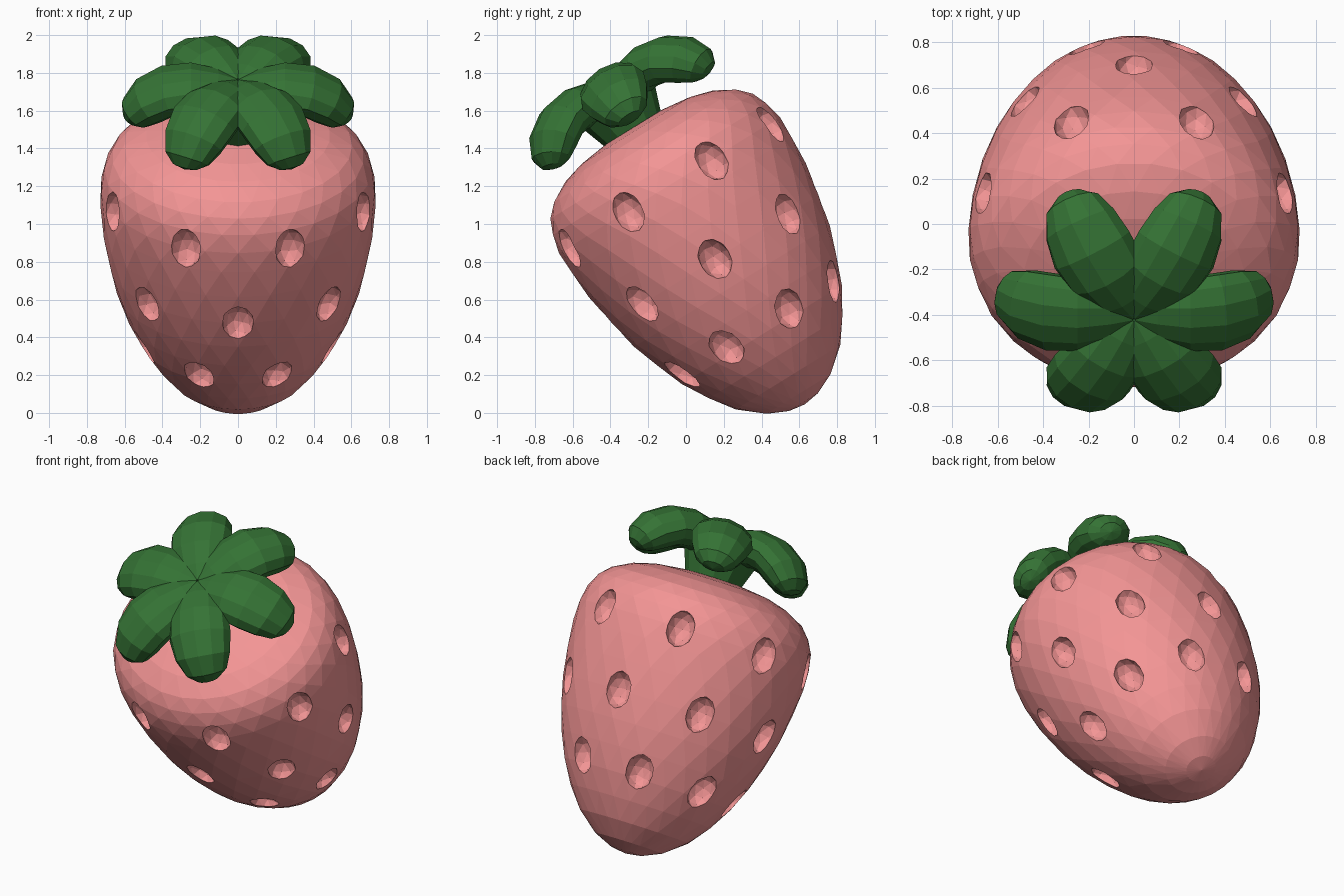
import bpy, bmesh, math
from mathutils import Matrix, Vector

if "Cube" in bpy.data.objects:
    bpy.data.objects.remove(bpy.data.objects["Cube"])

# Everything is built upright, then leaned back about a pivot near the fruit's middle
LEAN = (Matrix.Translation((0, 0.086, 0.925)) @ Matrix.Rotation(math.radians(31.7), 4, 'X')
        @ Matrix.Translation((0, 0, -0.75)))


def material(name, rgb):
    m = bpy.data.materials.new(name)
    m.diffuse_color = (*rgb, 1)
    m.use_nodes = True
    m.node_tree.nodes["Principled BSDF"].inputs["Base Color"].default_value = m.diffuse_color
    return m


def finish(bm, name, mat=None):
    bmesh.ops.recalc_face_normals(bm, faces=bm.faces)
    bm.transform(LEAN)
    me = bpy.data.meshes.new(name)
    bm.to_mesh(me)
    bm.free()
    ob = bpy.data.objects.new(name, me)
    bpy.context.collection.objects.link(ob)
    if mat:
        me.materials.append(mat)
    return ob


def loft(bm, start, rings, end):
    """Skin a list of point rings, closed by a pole at each end."""
    loops = [[bm.verts.new(p) for p in ring] for ring in rings]
    a, b = bm.verts.new(start), bm.verts.new(end)
    n = len(loops[0])
    for i in range(n):
        j = (i + 1) % n
        bm.faces.new((a, loops[0][j], loops[0][i]))
        bm.faces.new((b, loops[-1][i], loops[-1][j]))
        for lo, hi in zip(loops, loops[1:]):
            bm.faces.new((lo[i], lo[j], hi[j], hi[i]))


red = material("fruit_pink", (0.9, 0.3, 0.3))
green = material("leaf_green", (0.035, 0.17, 0.035))

# Fruit body: (height, radius) profile, slightly wider in x
WIDE = 1.06
profile = [(-0.27, 0.09), (-0.22, 0.2), (-0.115, 0.325), (0.01, 0.418), (0.15, 0.498),
           (0.3, 0.56), (0.45, 0.609), (0.62, 0.648), (0.8, 0.675), (0.96, 0.688),
           (1.08, 0.687), (1.18, 0.668), (1.26, 0.63), (1.325, 0.57), (1.385, 0.46),
           (1.42, 0.34), (1.44, 0.18)]
SEG = 26
rings = []
for k, (h, r) in enumerate(profile):
    off = 0.5 * (k % 2)  # staggered rings give a triangulated facet look
    rings.append([(WIDE * r * math.sin(2 * math.pi * (i + off) / SEG),
                   -r * math.cos(2 * math.pi * (i + off) / SEG), h) for i in range(SEG)])
bm = bmesh.new()
loft(bm, (0, 0, -0.284), rings, (0, 0, 1.445))
bmesh.ops.triangulate(bm, faces=bm.faces)
body = finish(bm, "fruit_body", red)

# Seed pits: three staggered rows of eight, cut out of the body
bm = bmesh.new()
for h, r, slope, start in ((1.075, 0.682, 0.0, 22.5), (0.62, 0.645, 0.2, 0), (0.19, 0.51, 0.42, 22.5)):
    for i in range(8):
        a = math.radians(start + 45 * i)
        place = (Matrix.Translation((WIDE * r * math.sin(a), -r * math.cos(a), h))
                 @ Matrix.Rotation(a, 4, 'Z') @ Matrix.Rotation(math.atan(slope), 4, 'X')
                 @ Matrix.Diagonal((0.085, 0.09, 0.115, 1)))
        bmesh.ops.create_icosphere(bm, subdivisions=2, radius=1, matrix=place)
cutter = finish(bm, "seed_pit_cutter", red)
cutter.hide_render = True
mod = body.modifiers.new("pits", 'BOOLEAN')
mod.operation = 'DIFFERENCE'
mod.solver = 'EXACT'
mod.object = cutter
bpy.context.view_layer.objects.active = body
bpy.ops.object.modifier_apply(modifier=mod.name)
bpy.data.objects.remove(cutter)

# Leaf crown: six drooping lobes (reach, height, half width, half thickness)
path = [(0.02, 1.645, 0.1, 0.09), (0.12, 1.66, 0.15, 0.11), (0.25, 1.68, 0.18, 0.118),
        (0.37, 1.662, 0.19, 0.12), (0.475, 1.6, 0.17, 0.12), (0.54, 1.53, 0.128, 0.095),
        (0.56, 1.49, 0.07, 0.055)]
CROWN = Vector((0, 0.008, 0))
bm = bmesh.new()
for k in range(6):
    a = math.radians(30 + 60 * k)
    out = Vector((math.sin(a), -math.cos(a), 0))
    side = Vector((math.cos(a), math.sin(a), 0))
    up = Vector((0, 0, 1))
    rings = []
    for i, (r, h, w, t) in enumerate(path):
        p, q = path[max(i - 1, 0)], path[min(i + 1, len(path) - 1)]
        d = Vector((q[0] - p[0], q[1] - p[1])).normalized()
        normal = up * d.x - out * d.y
        c = CROWN + out * r + up * h
        rings.append([c + side * w * math.cos(math.pi * j / 6) + normal * t * math.sin(math.pi * j / 6)
                      for j in range(12)])
    loft(bm, CROWN + up * 1.645 - out * 0.01, rings, CROWN + out * 0.566 + up * 1.475)

# Short stub joining the crown to the fruit
bmesh.ops.create_cone(bm, cap_ends=True, segments=12, radius1=0.17, radius2=0.24, depth=0.2,
                      matrix=Matrix.Translation((0, -0.01, 1.52)))
finish(bm, "leaf_crown", green)
